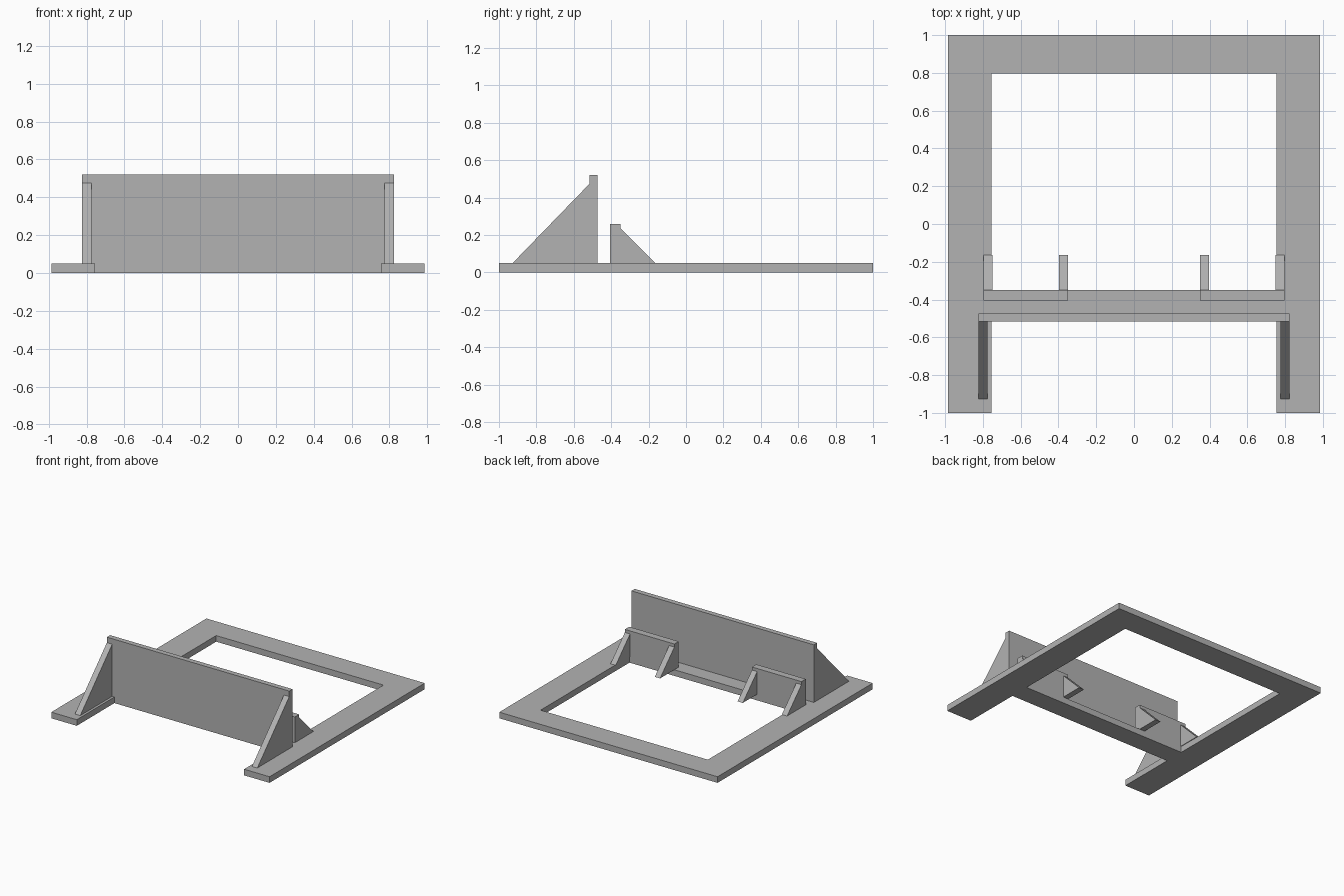
import bpy
import bmesh

if "Cube" in bpy.data.objects:
    bpy.data.objects.remove(bpy.data.objects["Cube"], do_unlink=True)

grey = bpy.data.materials.new("plain_grey")
grey.use_nodes = True
COLOUR = (0.45, 0.45, 0.45, 1)
grey.diffuse_color = COLOUR
grey.node_tree.nodes["Principled BSDF"].inputs["Base Color"].default_value = COLOUR


def extrude_outline(name, points, offset):
    """Make a flat polygon from points and extrude it along offset."""
    bm = bmesh.new()
    face = bm.faces.new([bm.verts.new(p) for p in points])
    result = bmesh.ops.extrude_face_region(bm, geom=[face])
    verts = [g for g in result["geom"] if isinstance(g, bmesh.types.BMVert)]
    bmesh.ops.translate(bm, verts=verts, vec=offset)
    bmesh.ops.recalc_face_normals(bm, faces=bm.faces)
    mesh = bpy.data.meshes.new(name)
    bm.to_mesh(mesh)
    bm.free()
    mesh.materials.append(grey)
    obj = bpy.data.objects.new(name, mesh)
    bpy.context.collection.objects.link(obj)
    return obj


def box(name, x0, x1, y0, y1, z0, z1):
    base = [(x0, y0, z0), (x1, y0, z0), (x1, y1, z0), (x0, y1, z0)]
    return extrude_outline(name, base, (0, 0, z1 - z0))


def gusset(name, x0, x1, y_wall, y_toe, top):
    side = [(x0, y_wall, BASE), (x0, y_toe, BASE), (x0, y_wall, top)]
    return extrude_outline(name, side, (x1 - x0, 0, 0))


BASE = 0.05          # thickness of the base frame
OUT, IN = 0.985, 0.755
PANEL_FRONT, PANEL_BACK = -0.515, -0.473
TAB_FRONT, TAB_BACK = -0.406, -0.35

# Base frame: one outline with an open front, and a crossbar joining the rails
outline = [(-OUT, -1), (-IN, -1), (-IN, 0.797), (IN, 0.797),
           (IN, -1), (OUT, -1), (OUT, 1), (-OUT, 1)]
extrude_outline("base_frame", [(x, y, 0) for x, y in outline], (0, 0, BASE))
box("crossbar", -IN, IN, PANEL_FRONT, TAB_BACK, 0, BASE)

# Tall upright panel
box("upright_panel", -0.823, 0.823, PANEL_FRONT, PANEL_BACK, BASE, 0.52)

# Braces and low tabs, repeated on both sides
for side, s in (("left", 1), ("right", -1)):
    gusset(f"{side}_panel_brace", s * 0.775, s * 0.823, PANEL_FRONT, -0.927, 0.475)
    box(f"{side}_tab", s * 0.35, s * 0.797, TAB_FRONT, TAB_BACK, BASE, 0.26)
    for place, x in (("inner", 0.35), ("outer", 0.75)):
        gusset(f"{side}_{place}_tab_brace", s * x, s * (x + 0.047),
               TAB_BACK, -0.165, 0.235)
